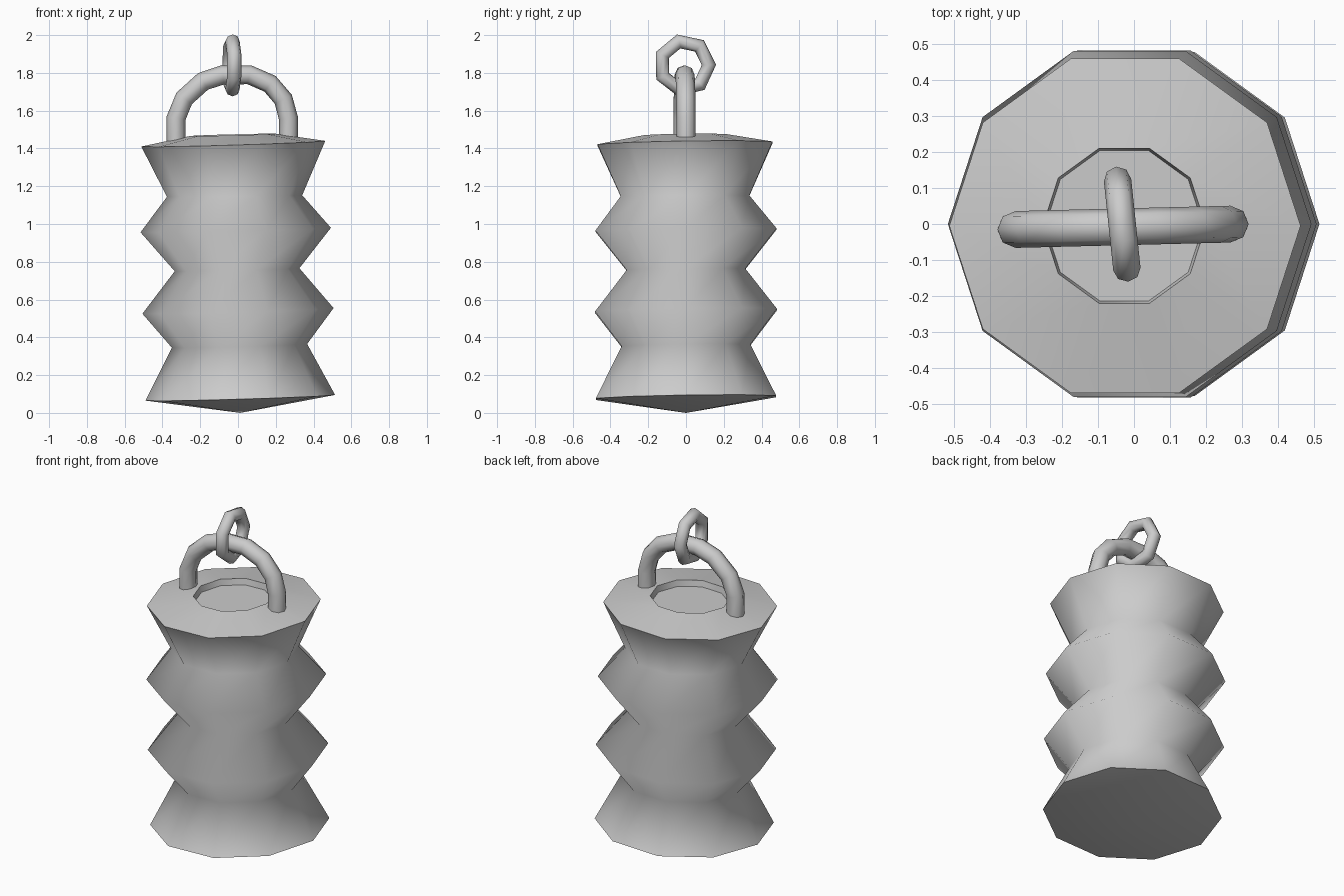
import bpy
import bmesh
from math import sin, cos, pi, radians
from mathutils import Vector

cube = bpy.data.objects.get("Cube")
if cube:
    bpy.data.objects.remove(cube)

# Single grey material
grey = bpy.data.materials.new("plain grey")
grey.use_nodes = True
grey.diffuse_color = (0.6, 0.6, 0.6, 1)
grey.node_tree.nodes["Principled BSDF"].inputs["Base Color"].default_value = (0.6, 0.6, 0.6, 1)


def finish(name, bm):
    bmesh.ops.recalc_face_normals(bm, faces=bm.faces)
    for f in bm.faces:
        f.smooth = True
    mesh = bpy.data.meshes.new(name)
    bm.to_mesh(mesh)
    bm.free()
    mesh.materials.append(grey)
    obj = bpy.data.objects.new(name, mesh)
    bpy.context.collection.objects.link(obj)
    return obj


def bridge(bm, a, b):
    n = len(a)
    for i in range(n):
        j = (i + 1) % n
        bm.faces.new((a[i], a[j], b[j], b[i]))


def tube(name, path, normal, radius, closed, sides=8):
    """Sweep a round section along a planar path."""
    bm = bmesh.new()
    count = len(path)
    rings = []
    for i, p in enumerate(path):
        before = path[i - 1] if closed or i else p
        after = path[(i + 1) % count] if closed or i < count - 1 else p
        side = normal.cross((after - before).normalized()).normalized()
        angles = [2 * pi * k / sides for k in range(sides)]
        rings.append([bm.verts.new(p + (side * cos(a) + normal * sin(a)) * radius)
                      for a in angles])
    for a, b in zip(rings, rings[1:]):
        bridge(bm, a, b)
    if closed:
        bridge(bm, rings[-1], rings[0])
    else:
        for ring in (rings[0], rings[-1]):
            cap = bm.faces.new(ring)
            for e in cap.edges:
                e.smooth = False
    return finish(name, bm)


# Pleated ten-sided body: centre x, radius, height, rise towards +x, sharp rim
levels = [
    (0.012, 0.502, 0.080, 0.015, True),
    (0.008, 0.358, 0.355, 0.010, False),
    (0.000, 0.506, 0.540, 0.015, False),
    (-0.005, 0.330, 0.758, 0.008, False),
    (-0.012, 0.504, 0.968, 0.012, False),
    (-0.018, 0.358, 1.148, 0.004, False),
    (-0.025, 0.487, 1.425, 0.015, True),
    (-0.027, 0.226, 1.472, 0.006, True),
    (-0.027, 0.219, 1.435, 0.006, True),
]
SIDES = 10
bm = bmesh.new()
rings = []
for cx, r, z, rise, sharp in levels:
    ring = []
    for k in range(SIDES):
        a = 2 * pi * k / SIDES
        ring.append(bm.verts.new((cx + r * cos(a), r * sin(a) - (0.005 if z > 1 else 0),
                                  z + rise * cos(a) + rise * 0.5 * sin(a))))
    rings.append(ring)
for a, b in zip(rings, rings[1:]):
    bridge(bm, a, b)
# Shallow cone underneath and recessed floor on top
for ring, centre in ((rings[0], (0.012, 0, 0)), (rings[-1], (-0.027, -0.005, 1.435))):
    tip = bm.verts.new(centre)
    for i in range(SIDES):
        bm.faces.new((tip, ring[i], ring[(i + 1) % SIDES]))
for ring, level in zip(rings, levels):
    if level[4]:
        for i in range(SIDES):
            bm.edges.get((ring[i], ring[(i + 1) % SIDES])).smooth = False
finish("pleated_body", bm)

# Arched handle standing on the top
arch = [(-0.328, 1.42), (-0.328, 1.56), (-0.285, 1.665), (-0.185, 1.755), (-0.08, 1.79),
        (0.06, 1.79), (0.17, 1.742), (0.24, 1.66), (0.267, 1.56), (0.267, 1.43)]
tube("arched_handle", [Vector((x, -0.007 + 0.025 * x, z)) for x, z in arch],
     Vector((0, 1, 0)), 0.051, False)

# Seven-sided hanging ring looped through the handle
yaw = radians(6)
across = Vector((-sin(yaw), cos(yaw), 0))
centre = Vector((-0.032, -0.008, 1.84))
loop = []
for k in range(7):
    a = radians(1) + 2 * pi * k / 7
    loop.append(centre + across * cos(a) * 0.13 + Vector((0, 0, sin(a) * 0.13)))
tube("hanging_ring", loop, Vector((cos(yaw), sin(yaw), 0)), 0.038, True)
